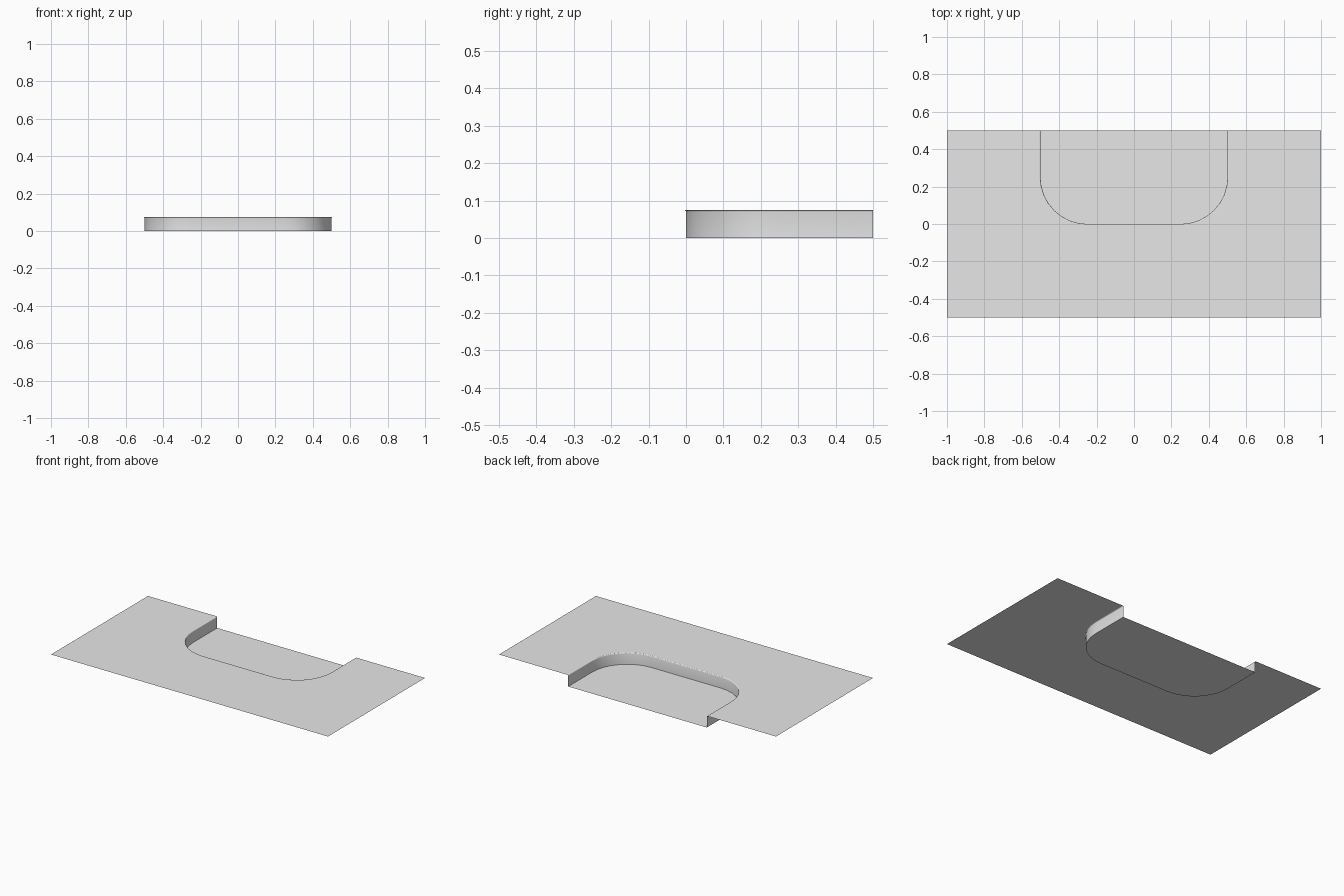
import bpy
import bmesh
from math import sin, cos, pi, radians

cube = bpy.data.objects.get("Cube")
if cube:
    bpy.data.objects.remove(cube, do_unlink=True)

HALF_X, HALF_Y = 1.0, 0.5      # sheet half size
HALF_W, RADIUS = 0.5, 0.25     # recess half width and corner radius
HEIGHT, RIM = 0.075, 0.005     # recess depth and rounded rim
STEPS = 8

grey = bpy.data.materials.new("plain_grey")
grey.use_nodes = True
grey.diffuse_color = (0.8, 0.8, 0.8, 1)
grey.node_tree.nodes["Principled BSDF"].inputs["Base Color"].default_value = (0.8, 0.8, 0.8, 1)


def outline(offset, z):
    """U-shaped recess edge, from back left round to back right."""
    r = RADIUS + offset
    cx = HALF_W - RADIUS
    half = [(HALF_W + offset, HALF_Y, z)]
    for i in range(STEPS + 1):
        a = pi / 2 * i / STEPS
        half.append((cx + r * cos(a), RADIUS - r * sin(a), z))
    return half + [(-x, y, z) for x, y, z in reversed(half)]


def make_object(name, rings, smooth=False):
    """One ring becomes a flat face; several rings are bridged into a strip."""
    bm = bmesh.new()
    loops = [[bm.verts.new(p) for p in ring] for ring in rings]
    if len(loops) == 1:
        bm.faces.new(loops[0])
    for low, high in zip(loops, loops[1:]):
        for i in range(len(low) - 1):
            bm.faces.new((low[i], low[i + 1], high[i + 1], high[i]))
    bm.normal_update()
    if len(loops) == 1 and next(iter(bm.faces)).normal.z < 0:
        bmesh.ops.reverse_faces(bm, faces=bm.faces[:])
    # wall faces look into the recess
    if len(loops) > 1:
        front = min(bm.faces, key=lambda f: f.calc_center_median().y)
        if front.normal.y < 0:
            bmesh.ops.reverse_faces(bm, faces=bm.faces[:])
    mesh = bpy.data.meshes.new(name)
    bm.to_mesh(mesh)
    bm.free()
    mesh.materials.append(grey)
    obj = bpy.data.objects.new(name, mesh)
    bpy.context.collection.objects.link(obj)
    if smooth:
        bpy.ops.object.select_all(action="DESELECT")
        obj.select_set(True)
        bpy.context.view_layer.objects.active = obj
        bpy.ops.object.shade_smooth_by_angle(angle=radians(35))
    return obj


# raised sheet with the recess cut out of its back edge
corners = [(-HALF_X, HALF_Y, HEIGHT), (-HALF_X, -HALF_Y, HEIGHT),
           (HALF_X, -HALF_Y, HEIGHT), (HALF_X, HALF_Y, HEIGHT)]
make_object("upper_ground", [outline(RIM, HEIGHT) + corners])

# recess floor
make_object("recess_floor", [outline(0, 0)])

# wall with a small rounded rim
rings = [outline(0, 0)]
for i in range(4):
    a = pi / 2 * i / 3
    rings.append(outline(RIM * (1 - cos(a)), HEIGHT - RIM * (1 - sin(a))))
make_object("recess_wall", rings, smooth=True)
